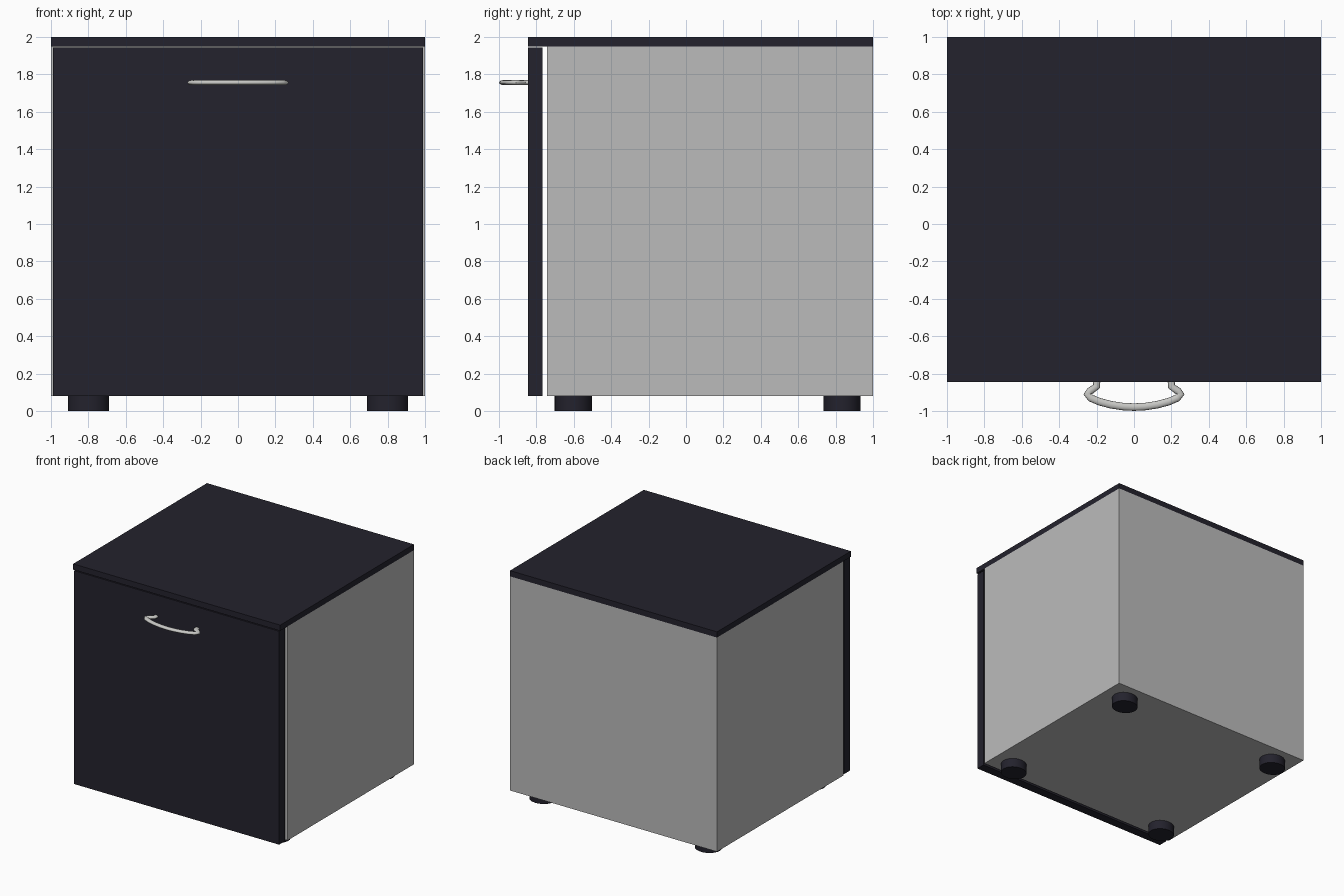
import bpy
import math

if "Cube" in bpy.data.objects:
    bpy.data.objects.remove(bpy.data.objects["Cube"])


def material(name, rgb):
    m = bpy.data.materials.new(name)
    m.diffuse_color = (*rgb, 1.0)
    m.use_nodes = True
    m.node_tree.nodes["Principled BSDF"].inputs["Base Color"].default_value = m.diffuse_color
    return m


dark = material("dark_navy", (0.017, 0.016, 0.026))
grey = material("light_grey", (0.50, 0.50, 0.50))
metal = material("handle_metal", (0.58, 0.58, 0.56))


def box(name, lo, hi, mat):
    bpy.ops.mesh.primitive_cube_add(size=1, location=[(a + b) / 2 for a, b in zip(lo, hi)])
    o = bpy.context.object
    o.name = name
    o.scale = [b - a for a, b in zip(lo, hi)]
    bpy.ops.object.transform_apply(location=False, rotation=False, scale=True)
    o.data.materials.append(mat)
    return o


# Cabinet carcass, top board and front door
box("cabinet_body", (-1, -0.743, 0.08), (1, 1, 1.95), grey)
box("top_board", (-1, -0.846, 1.95), (1, 1, 2.0), dark)
box("front_door", (-0.99, -0.846, 0.08), (0.99, -0.766, 1.943), dark)

# Four slightly oval feet
for side, x in (("left", -0.8), ("right", 0.8)):
    for end, y in (("front", -0.602), ("back", 0.834)):
        bpy.ops.mesh.primitive_cylinder_add(vertices=32, radius=1, depth=0.08, location=(x, y, 0.04))
        foot = bpy.context.object
        foot.name = f"{end}_{side}_foot"
        foot.scale = (0.11, 0.1, 1)
        bpy.ops.object.transform_apply(location=False, rotation=False, scale=True)
        foot.data.materials.append(dark)
        bpy.ops.object.shade_smooth_by_angle(angle=math.radians(35))

# Bowed handle: half path mirrored, flattened tube
half = [(0.2, -0.84), (0.2, -0.868), (0.235, -0.893), (0.25, -0.91),
        (0.232, -0.93), (0.185, -0.95), (0.125, -0.966), (0.06, -0.976)]
path = [(-x, y) for x, y in half] + [(0, -0.979)] + half[::-1]
curve = bpy.data.curves.new("handle", "CURVE")
curve.dimensions = "3D"
curve.bevel_depth = 0.02
curve.bevel_resolution = 4
curve.use_fill_caps = True
spline = curve.splines.new("POLY")
spline.points.add(len(path) - 1)
for p, (x, y) in zip(spline.points, path):
    p.co = (x, y, 0, 1)
curve.materials.append(metal)
handle = bpy.data.objects.new("handle", curve)
bpy.context.collection.objects.link(handle)
handle.location.z = 1.756
handle.scale.z = 0.65
bpy.ops.object.select_all(action="DESELECT")
handle.select_set(True)
bpy.context.view_layer.objects.active = handle
bpy.ops.object.convert(target="MESH")
bpy.ops.object.transform_apply(location=False, rotation=False, scale=True)
bpy.ops.object.shade_smooth_by_angle(angle=math.radians(50))
